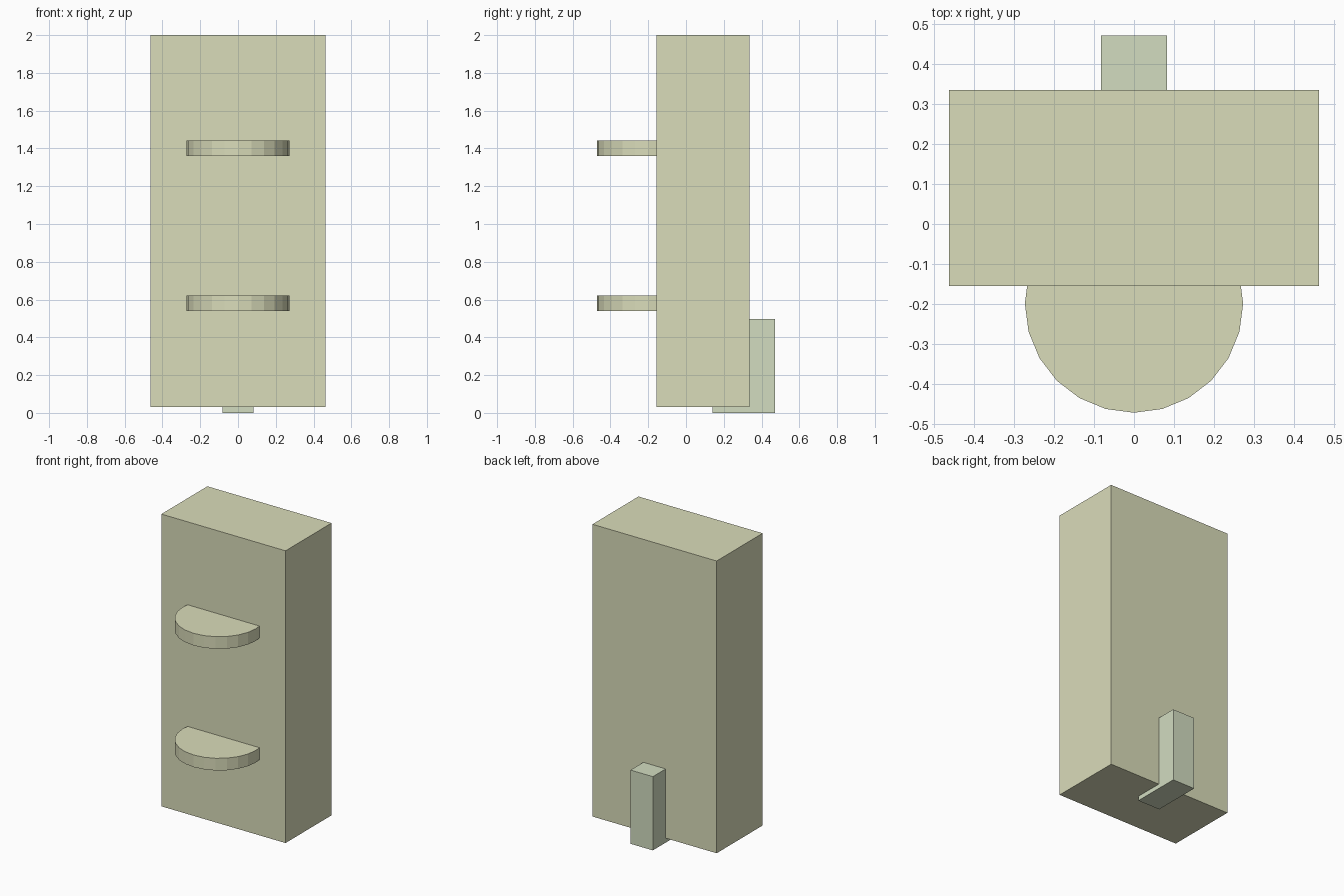
import bpy

if "Cube" in bpy.data.objects:
    bpy.data.objects.remove(bpy.data.objects["Cube"])


def material(name, rgb):
    mat = bpy.data.materials.new(name)
    mat.diffuse_color = (*rgb, 1.0)
    mat.use_nodes = True
    mat.node_tree.nodes["Principled BSDF"].inputs["Base Color"].default_value = mat.diffuse_color
    return mat


cream = material("cream", (0.70, 0.716, 0.49))
pale_green = material("pale_green", (0.645, 0.716, 0.527))


def box(name, lo, hi, mat):
    """Axis-aligned box between two corners."""
    bpy.ops.mesh.primitive_cube_add(size=1)
    ob = bpy.context.object
    ob.name = name
    ob.location = [(a + b) / 2 for a, b in zip(lo, hi)]
    ob.scale = [b - a for a, b in zip(lo, hi)]
    bpy.ops.object.transform_apply(location=False, rotation=False, scale=True)
    ob.data.materials.append(mat)
    return ob


# Main upright slab, raised slightly off the ground
box("body", (-0.463, -0.155, 0.03), (0.463, 0.335, 2.0), cream)

# Rear support post, reaching under the slab
box("rear_support", (-0.083, 0.14, 0.0), (0.083, 0.472, 0.497), pale_green)

# Two round 24-sided shelves set into the front face
for name, z in (("lower_shelf", 0.58), ("upper_shelf", 1.40)):
    bpy.ops.mesh.primitive_cylinder_add(vertices=24, radius=0.273, depth=0.082,
                                        location=(0, -0.199, z))
    shelf = bpy.context.object
    shelf.name = name
    shelf.data.materials.append(cream)
